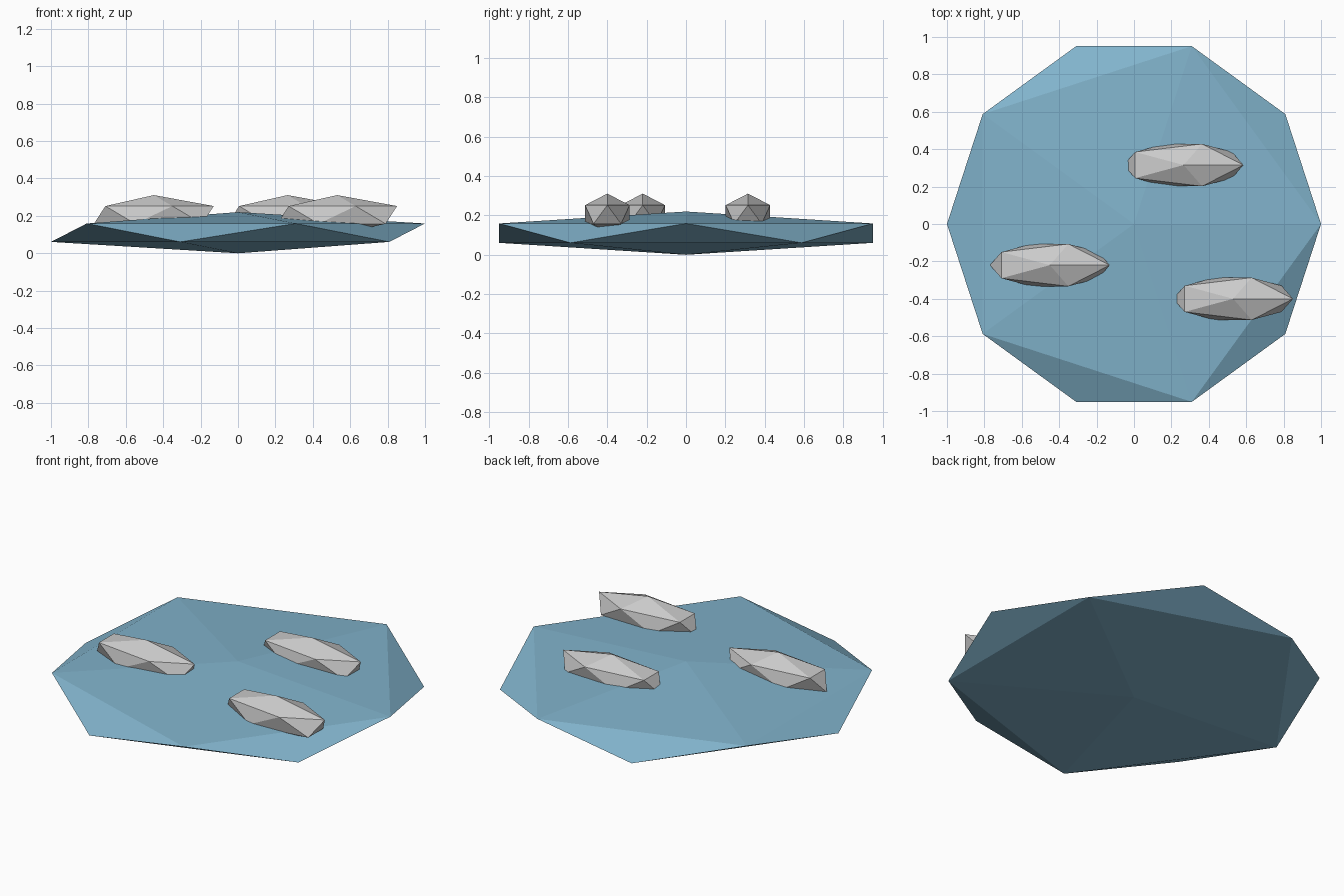
import bpy

if "Cube" in bpy.data.objects:
    bpy.data.objects.remove(bpy.data.objects["Cube"])


def gem(name, location, scale):
    """Low-poly rounded stone shape: a stretched 20-sided ball."""
    bpy.ops.mesh.primitive_ico_sphere_add(subdivisions=1, radius=1, location=location)
    obj = bpy.context.object
    obj.name = name
    obj.scale = scale
    bpy.ops.object.transform_apply(location=False, rotation=False, scale=True)
    return obj


# Flat blue base
base = gem("base_slab", (0, 0, 0.11), (1.118, 1.118, 0.11))
blue = bpy.data.materials.new("blue")
blue.diffuse_color = (0.22, 0.45, 0.6, 1)
blue.use_nodes = True
blue.node_tree.nodes["Principled BSDF"].inputs["Base Color"].default_value = blue.diffuse_color
base.data.materials.append(blue)

# Three long pebbles half sunk in the base
for i, (x, y) in enumerate([(-0.45, -0.22), (0.265, 0.315), (0.53, -0.4)], 1):
    gem(f"pebble_{i}", (x, y, 0.205), (0.358, 0.133, 0.106))
